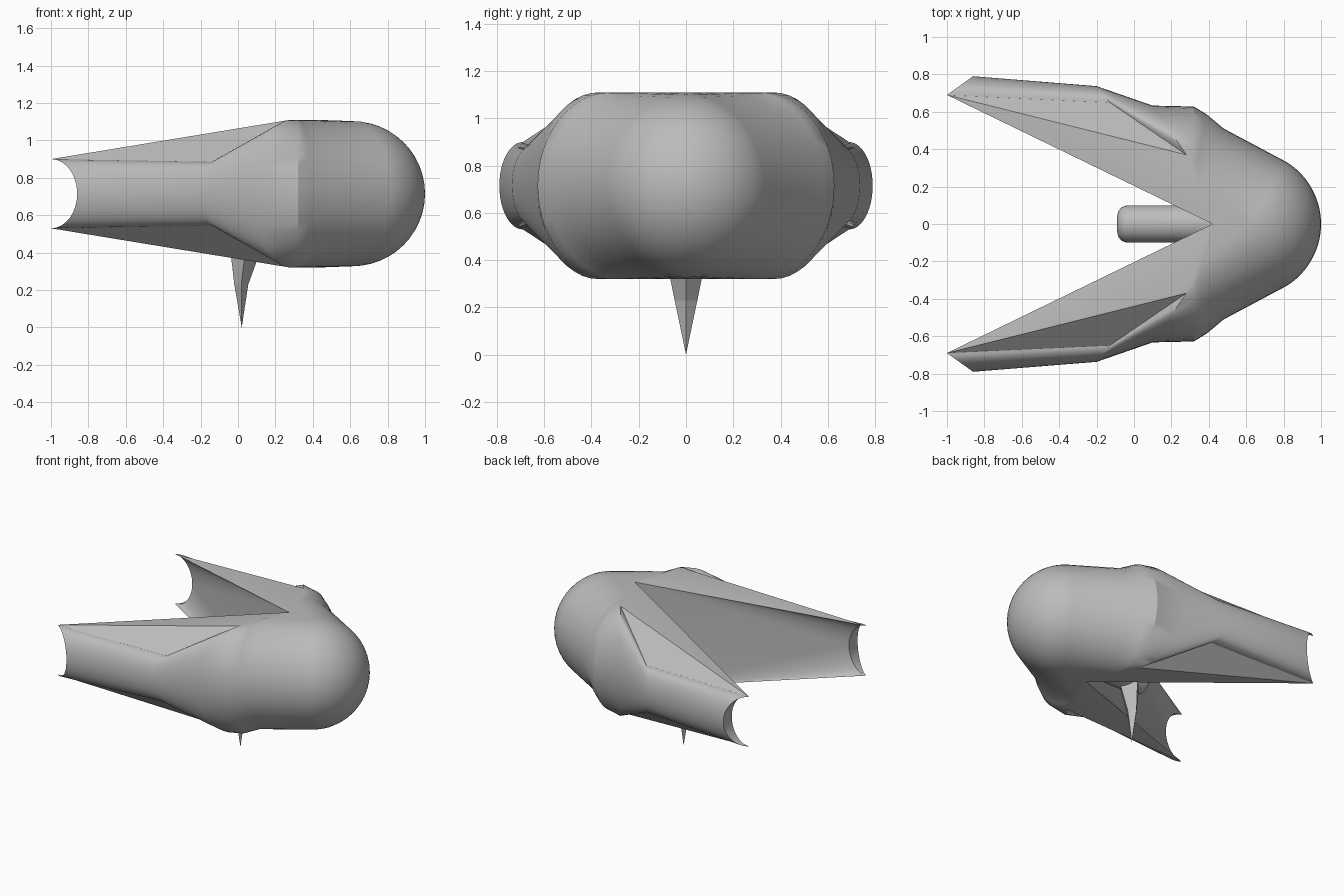
import bpy, bmesh, math
from mathutils import Vector

cube = bpy.data.objects.get("Cube")
if cube:
    bpy.data.objects.remove(cube)

grey = bpy.data.materials.new("plain_grey")
grey.use_nodes = True
colour = (0.5, 0.5, 0.5, 1)
grey.diffuse_color = colour
grey.node_tree.nodes["Principled BSDF"].inputs["Base Color"].default_value = colour

MID = 0.715      # height of the symmetry plane
STEPS = 24       # facets around each half ring


def finish(bm, name, angle=30):
    mesh = bpy.data.meshes.new(name)
    bm.to_mesh(mesh)
    bm.free()
    obj = bpy.data.objects.new(name, mesh)
    bpy.context.collection.objects.link(obj)
    mesh.materials.append(grey)
    bpy.ops.object.select_all(action="DESELECT")
    obj.select_set(True)
    bpy.context.view_layer.objects.active = obj
    bpy.ops.object.shade_smooth_by_angle(angle=math.radians(angle))
    return obj


# Half-ring sections of one arm: rim point, outermost point, half height.
# The first is the inner edge of the notch in the arm's end.
sections = [
    ((-1, .69), (-.86, .69), .185),
    ((-1, .69), (-.86, .79), .185),
    ((-.13, .65), (-.2, .737), .17),
    ((.28, .37), (.1, .633), .395),
    ((.32, .32), (.32, .628), .395),
    ((.325, .27), (.39, .585), .395),
    ((.34, .18), (.48, .51), .395),
]
# Rounded nose: half rings turned about one vertical axis
for i in range(13):
    a = math.radians(58) * (1 - i / 12)
    sections.append(((.61, 0), (.61 + .39 * math.cos(a), .39 * math.sin(a)), .388))

# Body: both arms, nose, flat webs above and below, and the fork's inner walls
bm = bmesh.new()
for side in (1, -1):
    rings = []
    for rim, outer, high in sections:
        ring = []
        for k in range(STEPS + 1):
            t = math.pi * (k / STEPS - .5)
            x, y = Vector(rim).lerp(Vector(outer), math.cos(t))
            ring.append(bm.verts.new((x, side * y, MID + high * math.sin(t))))
        rings.append(ring)
    for a, b in zip(rings, rings[1:]):
        for k in range(STEPS):
            bm.faces.new((a[k], b[k], b[k + 1], a[k + 1]))
    low, top = [bm.verts.new((.42, 0, MID + h)) for h in (-.395, .395)]
    for end, crotch in ((-1, top), (0, low)):
        r = [ring[end] for ring in rings[1:]]
        bm.faces.new(r[:3])
        bm.faces.new((crotch, r[0], r[2]))
        for i in range(2, 6):
            bm.faces.new((crotch, r[i], r[i + 1]))
    # Inner wall: fans from the crotch to the notch
    notch = rings[0]
    for k in range(STEPS):
        bm.faces.new((low if k < STEPS // 2 else top, notch[k], notch[k + 1]))
    bm.faces.new((low, top, notch[STEPS // 2]))
bmesh.ops.remove_doubles(bm, verts=bm.verts, dist=.0005)
bmesh.ops.recalc_face_normals(bm, faces=bm.faces)
finish(bm, "forked_body")

# Round-ended rod in the fork
bm = bmesh.new()
profile = [(-.09, 0), (-.09, .045), (-.084, .068), (-.07, .086), (-.05, .097), (-.03, .1), (.5, .1), (.5, 0)]
vs = [bm.verts.new((x, r, .5)) for x, r in profile]
es = [bm.edges.new(p) for p in zip(vs, vs[1:])]
bmesh.ops.spin(bm, geom=vs + es, cent=(0, 0, .5), axis=(1, 0, 0), angle=math.tau, steps=32)
bmesh.ops.remove_doubles(bm, verts=bm.verts, dist=.0005)
bmesh.ops.recalc_face_normals(bm, faces=bm.faces)
finish(bm, "rod")

# Four-sided spike below the rod: height, back x, front x, half width
bm = bmesh.new()
rings = []
for z, x0, x1, w in ((.45, -.045, .135, .092), (.23, -.02, .055, .048)):
    c = (x0 + x1) / 2
    rings.append([bm.verts.new(p) for p in ((x0, 0, z), (c, -w, z), (x1, 0, z), (c, w, z))])
tip = bm.verts.new((.02, 0, 0))
bm.faces.new(rings[0])
for k in range(4):
    n = (k + 1) % 4
    bm.faces.new((rings[0][k], rings[0][n], rings[1][n], rings[1][k]))
    bm.faces.new((rings[1][k], rings[1][n], tip))
bmesh.ops.recalc_face_normals(bm, faces=bm.faces)
finish(bm, "spike", 5)
